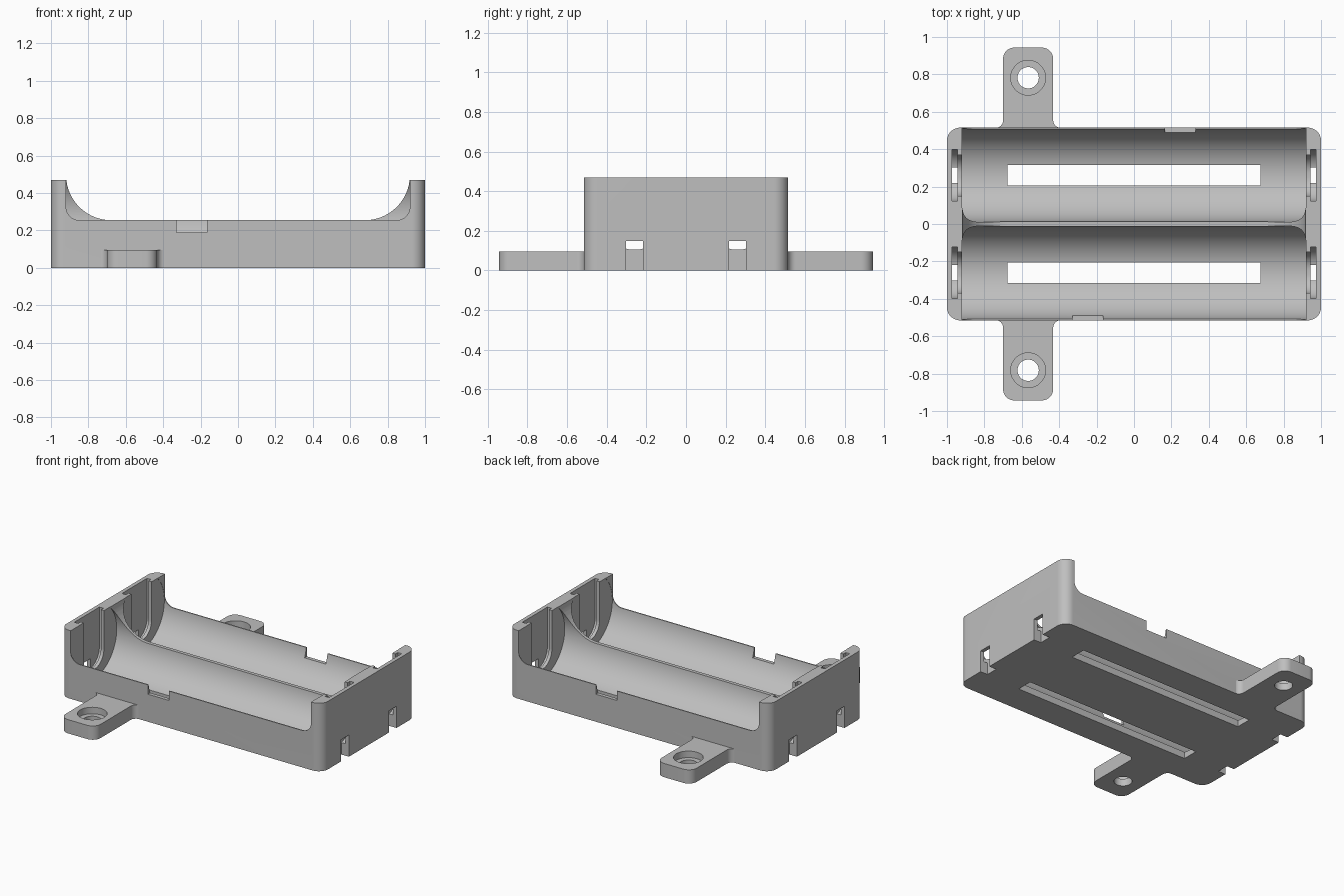
import bpy, bmesh, math
from mathutils import Vector

if "Cube" in bpy.data.objects:
    bpy.data.objects.remove(bpy.data.objects["Cube"], do_unlink=True)

grey = bpy.data.materials.new("grey plastic")
grey.use_nodes = True
COLOUR = (0.52, 0.52, 0.52, 1)
grey.diffuse_color = COLOUR
grey.node_tree.nodes["Principled BSDF"].inputs["Base Color"].default_value = COLOUR


def rounded(corners, segs=10):
    """Outline from (a, b, radius) corners, each rounded by an arc."""
    out = []
    for i, (a, b, r) in enumerate(corners):
        p = Vector((a, b))
        if r == 0:
            out.append(p)
            continue
        u = (Vector(corners[i - 1][:2]) - p).normalized()
        v = (Vector(corners[(i + 1) % len(corners)][:2]) - p).normalized()
        centre = p + (u + v) * r      # right-angled corners
        for k in range(segs + 1):
            t = k / segs * math.pi / 2
            out.append(centre - v * r * math.cos(t) - u * r * math.sin(t))
    return out


def box(a0, a1, b0, b1, low=0, high=0):
    """Rectangle with radius low on its lower corners, high on its upper ones."""
    return rounded([(a0, b0, low), (a1, b0, low), (a1, b1, high), (a0, b1, high)], 14)


def circle(a, b, r, n=64):
    return [Vector((a + r * math.cos(2 * math.pi * k / n),
                    b + r * math.sin(2 * math.pi * k / n))) for k in range(n)]


def prism(name, outline, axis, lo, hi):
    """Extrude an outline along an axis."""
    place = {"x": lambda p, t: (t, p.x, p.y),
             "y": lambda p, t: (p.x, t, p.y),
             "z": lambda p, t: (p.x, p.y, t)}[axis]
    bm = bmesh.new()
    rings = [[bm.verts.new(place(p, t)) for p in outline] for t in (lo, hi)]
    bm.faces.new(rings[0])
    bm.faces.new(rings[1])
    n = len(outline)
    for i in range(n):
        j = (i + 1) % n
        bm.faces.new((rings[0][i], rings[0][j], rings[1][j], rings[1][i]))
    bmesh.ops.recalc_face_normals(bm, faces=bm.faces)
    mesh = bpy.data.meshes.new(name)
    bm.to_mesh(mesh)
    bm.free()
    mesh.materials.append(grey)
    ob = bpy.data.objects.new(name, mesh)
    bpy.context.collection.objects.link(ob)
    return ob


def cut(target, outline, axis, lo, hi):
    """Subtract a prism from the target."""
    cutter = prism("cutter", outline, axis, min(lo, hi), max(lo, hi))
    cutter.hide_render = True
    mod = target.modifiers.new("cut", "BOOLEAN")
    mod.operation, mod.solver, mod.object = "DIFFERENCE", "EXACT", cutter
    bpy.context.view_layer.objects.active = target
    bpy.ops.object.modifier_apply(modifier=mod.name)
    bpy.data.objects.remove(cutter, do_unlink=True)


def finish(ob):
    bpy.ops.object.select_all(action="DESELECT")
    ob.select_set(True)
    bpy.context.view_layer.objects.active = ob
    bpy.ops.object.shade_smooth_by_angle(angle=math.radians(30))


LENGTH, WIDTH, HEIGHT = 1.0, 0.515, 0.47   # half, half, full
RIM, INNER, BAY = 0.255, 0.92, 0.26

# Tray body with rounded vertical corners
body = prism("tray_body", box(-LENGTH, LENGTH, -WIDTH, WIDTH, 0.07, 0.07), "z", 0, HEIGHT)

# Two cylindrical bays, side by side
for s in (-1, 1):
    cut(body, circle(s * BAY, 0.29, 0.25, 96), "x", -INNER, INNER)

# Lowered outer walls, and divider sweeping up to the end walls
for s in (-1, 1):
    cut(body, box(-INNER + 0.001, INNER - 0.001, RIM, 0.8, 0.07), "y", s * BAY, s * 0.7)
cut(body, box(-INNER + 0.001, INNER - 0.001, RIM, 0.8, 0.24), "y", -BAY, BAY)

for s in (-1, 1):
    c = s * BAY
    # Floor slot under each bay
    cut(body, box(-0.677, 0.677, c - 0.055, c + 0.055), "z", -0.1, 0.2)
    # Finger notch in each outer wall
    cut(body, box(s * 0.247 - 0.081, s * 0.247 + 0.081, 0.19, 0.4), "y", s * 0.4, s * 0.7)
    # Contact slot, window and lead exit at both ends
    for e in (-1, 1):
        cut(body, box(c - 0.137, c + 0.137, 0.08, 0.7, 0.12), "x", e * 0.943, e * 0.973)
        cut(body, box(c - 0.11, c + 0.11, 0.105, 0.7, 0.1), "x", e * 0.9, e * 0.95)
        cut(body, box(c - 0.042, c + 0.042, -0.1, 0.15), "x", e * 0.944, e * 1.1)
finish(body)

# Screw tabs with filleted roots and counterbored holes
for s, name in ((-1, "front_screw_tab"), (1, "back_screw_tab")):
    root, tip = s * (WIDTH - 0.001), s * 0.943
    left, right, flare = -0.7, -0.432, 0.04
    tab = prism(name, rounded([
        (left - flare, root, 0), (left, root, flare), (left, tip, 0.06),
        (right, tip, 0.06), (right, root, flare), (right + flare, root, 0)]), "z", 0, 0.095)
    hole = (-0.566, s * 0.782)
    cut(tab, circle(*hole, 0.057), "z", -0.1, 0.2)
    cut(tab, circle(*hole, 0.093), "z", 0.05, 0.2)
    finish(tab)
